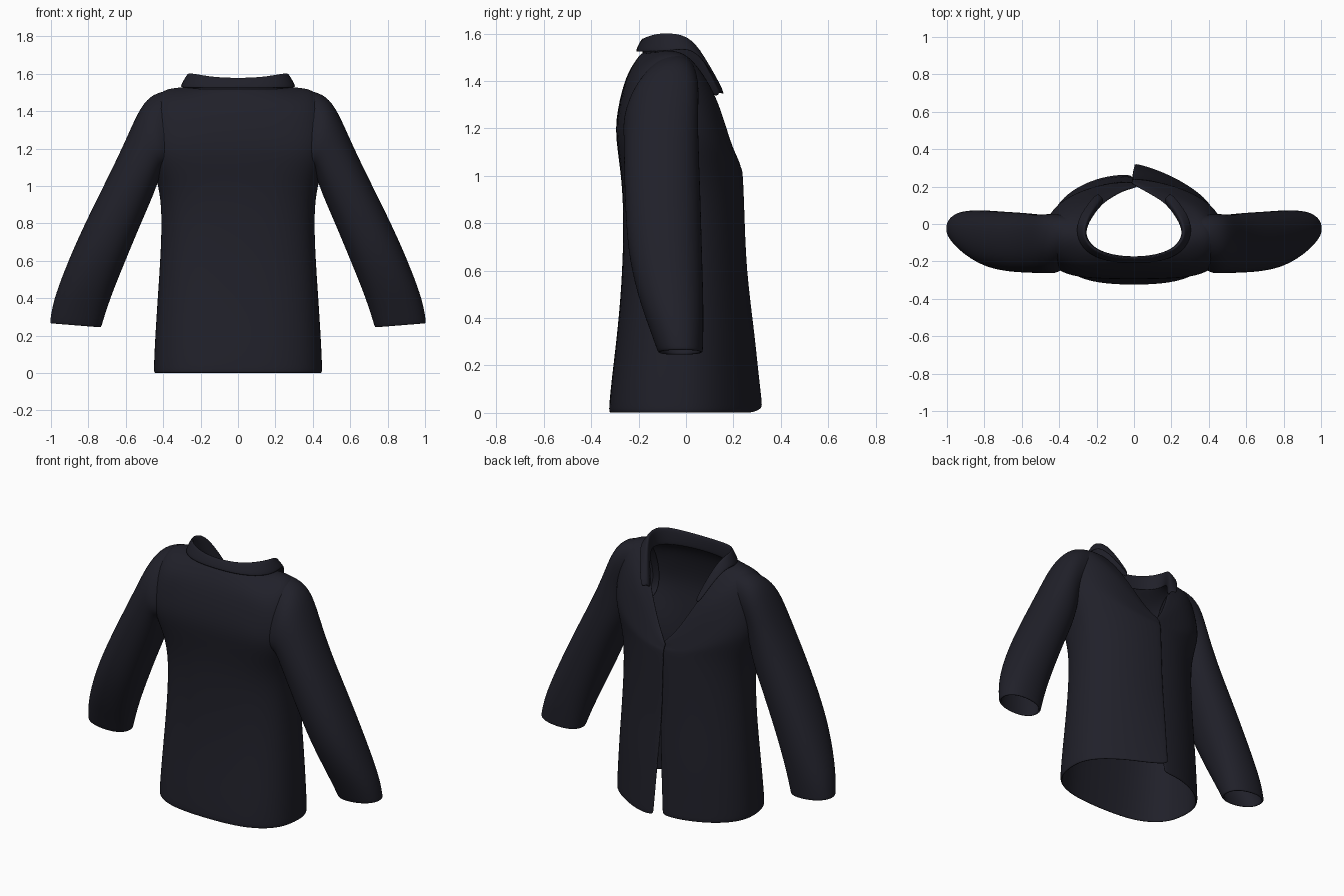
import bpy, math

cloth = bpy.data.materials.new("dark navy cloth")
cloth.diffuse_color = (0.0145, 0.0145, 0.0225, 1)


def sheet(name, rows, closed=False, thick=0.014, level=2):
    """Skin a grid of points, then give it thickness and smooth it."""
    n = len(rows[0])
    verts = [p for r in rows for p in r]
    faces = []
    for i in range(len(rows) - 1):
        for j in range(n if closed else n - 1):
            k = (j + 1) % n
            faces.append((i * n + j, i * n + k, (i + 1) * n + k, (i + 1) * n + j))
    me = bpy.data.meshes.new(name)
    me.from_pydata(verts, [], faces)
    me.materials.append(cloth)
    me.polygons.foreach_set("use_smooth", [True] * len(faces))
    ob = bpy.data.objects.new(name, me)
    bpy.context.collection.objects.link(ob)
    s = ob.modifiers.new("thickness", 'SOLIDIFY')
    s.thickness = thick
    s.offset = 0
    s.use_even_offset = True
    d = ob.modifiers.new("smooth", 'SUBSURF')
    d.levels = d.render_levels = level
    return ob


def spow(v, e):
    return math.copysign(abs(v) ** e, v)


def mix(p, q, t):
    return tuple(a + (b - a) * t for a, b in zip(p, q))


# ---- Body: half outlines run from the opening (+y) round to the spine (-y)
K = 12


def half_ring(z, w, back, front, n):
    pts = []
    for k in range(K + 1):
        a = math.pi * k / K
        s, c = math.sin(a), math.cos(a)
        if c >= 0:
            x, y = w * s, -0.02 + (front + 0.02) * c
        else:
            x, y = w * spow(s, 2 / n), -0.02 + (back + 0.02) * spow(-c, 2 / n)
        zz = z
        if z > 1.02:                       # front stays below the V neck
            t = min(1, k / 5)
            zz = 1.02 + (z - 1.02) * max(0.06, t * t * (3 - 2 * t))
        pts.append((x, y, zz))
    return pts


profile = [(0, .447, -.32, .265, 2.7), (.03, .447, -.32, .265, 2.7), (.15, .442, -.308, .26, 2.7),
           (.35, .43, -.283, .255, 2.7), (.6, .412, -.262, .24, 2.7), (.85, .402, -.258, .232, 2.8),
           (1.0, .42, -.268, .226, 3.2), (1.12, .458, -.285, .222, 3.8),
           (1.23, .478, -.295, .217, 4)]
shoulder = [(0, .215, 1.045), (.08, .193, 1.11), (.18, .163, 1.21), (.28, .125, 1.33),
            (.365, .07, 1.43), (.42, .01, 1.485), (.445, -.055, 1.50), (.445, -.13, 1.475),
            (.415, -.205, 1.42), (.32, -.245, 1.40), (.21, -.252, 1.40), (.10, -.254, 1.40),
            (0, -.255, 1.40)]
neck = [(0, .208, 1.055), (.05, .182, 1.125), (.105, .15, 1.225), (.16, .115, 1.33),
        (.205, .06, 1.43), (.245, 0, 1.51), (.268, -.06, 1.525), (.258, -.095, 1.525),
        (.225, -.13, 1.522), (.175, -.155, 1.52), (.115, -.17, 1.52), (.055, -.177, 1.52),
        (0, -.18, 1.52)]
halves = [half_ring(*p) for p in profile]
yoke = [mix(a, b, 0.5) for a, b in zip(shoulder, neck)]
yoke = [(x, y, z + 0.01) if k > 4 else (x, y, z) for k, (x, y, z) in enumerate(yoke)]
halves += [shoulder, yoke, neck]

rows = []
for h in halves:
    right, left = [], []
    for k, (x, y, z) in enumerate(h):
        low = max(0, 1 - z / 0.6)
        fall = (1, 0.55, 0.2)[k] if k < 3 else 0
        # overlapping panel flares out at the hem, the other one tucks under
        push = (0.012 if z < 1.1 else 0) + 0.045 * low
        rx = x - (0.015 * (1 - low) if k == 0 else 0)
        rz = z + (0.02 * low if k == 0 else 0)
        right.append((rx, y + push * fall, rz))
        lx = -x + (0.02 - 0.035 * low if k == 0 else 0)
        left.append((lx, y - (0.008 if k == 0 else 0), z))
    rows.append(right + left[-2::-1])
sheet("jacket_body", rows)

# ---- Sleeves: inner x,z / outer x,z / back y, front y, from cuff to inside the shoulder
stations = [(.738, .245, 1.0, .265, -.11, .065), (.733, .26, .998, .285, -.118, .065),
            (.712, .33, .985, .37, -.145, .068), (.67, .45, .945, .49, -.19, .068),
            (.60, .62, .872, .67, -.235, .063), (.53, .79, .778, .87, -.25, .058),
            (.455, .96, .672, 1.08, -.256, .052), (.425, 1.05, .592, 1.25, -.256, .046),
            (.41, 1.10, .54, 1.37, -.255, .042), (.39, 1.11, .485, 1.465, -.25, .04),
            (.36, 1.12, .41, 1.503, -.22, .035), (.33, 1.13, .335, 1.508, -.2, .03)]
N = 16
for side, label in ((1, "right"), (-1, "left")):
    rings = []
    for i, (xi, zi, xo, zo, y0, y1) in enumerate(stations):
        ring = []
        lean = 0.045 * min(1, max(0, i - 6) / 3)
        for j in range(N):
            a = 2 * math.pi * j / N
            u = spow(math.cos(a), 0.9) * 1.01
            v = spow(math.sin(a), 0.9) * 1.01
            t = 0.5 + 0.5 * u
            ring.append((side * (xi + (xo - xi) * t),
                         (y0 + y1) / 2 + (y1 - y0) / 2 * v + lean * u,
                         zi + (zo - zi) * t))
        rings.append(ring)
    sheet(label + "_sleeve", rings, closed=True)

# ---- Collar: stand, fold line and turned-down fall, spine to front tip
stand = [(0, -.18, 1.485), (.12, -.17, 1.485), (.22, -.13, 1.49), (.267, -.055, 1.495),
         (.243, .01, 1.485), (.205, .065, 1.41), (.16, .125, 1.32)]
fold = [(0, -.184, 1.574), (.135, -.17, 1.58), (.235, -.125, 1.595), (.272, -.055, 1.602),
        (.25, .02, 1.583), (.212, .085, 1.48), (.168, .142, 1.345)]
edge = [(0, -.212, 1.522), (.15, -.203, 1.522), (.265, -.15, 1.522), (.312, -.06, 1.525),
        (.30, .03, 1.54), (.25, .105, 1.45), (.195, .172, 1.33)]
lip = [mix(a, b, 0.25) for a, b in zip(fold, edge)]
lip = [(x, y, z + 0.006) for x, y, z in lip]
collar_rows = [[(-x, y, z) for x, y, z in r[:0:-1]] + r for r in (stand, fold, lip, edge)]
sheet("collar", collar_rows, thick=0.012)
